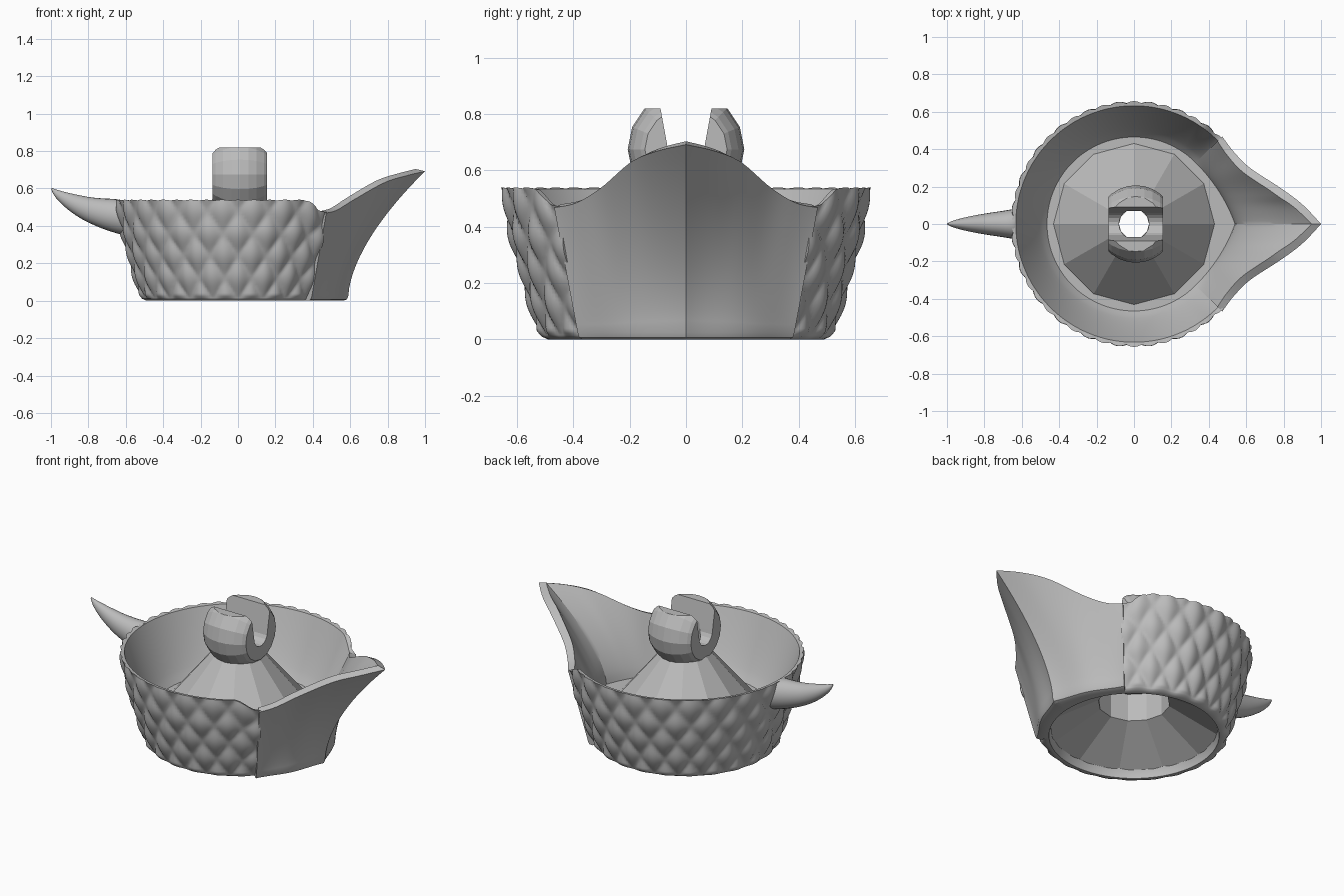
import bpy, bmesh, math
from math import sin, cos, pi, radians
from mathutils import Vector, Matrix

cube = bpy.data.objects.get("Cube")
if cube:
    bpy.data.objects.remove(cube)

grey = bpy.data.materials.new("plain grey")
grey.use_nodes = True
grey.diffuse_color = (0.5, 0.5, 0.5, 1)
grey.node_tree.nodes["Principled BSDF"].inputs["Base Color"].default_value = (0.5, 0.5, 0.5, 1)


def finish(name, bm, smooth=None):
    """Turn a bmesh into a named object; smooth is the sharp edge angle."""
    bmesh.ops.recalc_face_normals(bm, faces=bm.faces)
    mesh = bpy.data.meshes.new(name)
    bm.to_mesh(mesh)
    bm.free()
    mesh.materials.append(grey)
    ob = bpy.data.objects.new(name, mesh)
    bpy.context.collection.objects.link(ob)
    bpy.ops.object.select_all(action='DESELECT')
    ob.select_set(True)
    bpy.context.view_layer.objects.active = ob
    if smooth:
        bpy.ops.object.shade_smooth_by_angle(angle=radians(smooth))
    return ob


def loft(name, loops, smooth=None, closed=False):
    """Skin a row of closed cross-sections, capping the ends unless closed."""
    bm = bmesh.new()
    rows = [[bm.verts.new(p) for p in loop] for loop in loops]
    n = len(rows[0])
    pairs = list(zip(rows, rows[1:]))
    if closed:
        pairs.append((rows[-1], rows[0]))
    else:
        bm.faces.new(rows[0])
        bm.faces.new(rows[-1])
    for a, b in pairs:
        for i in range(n):
            j = (i + 1) % n
            bm.faces.new((a[i], a[j], b[j], b[i]))
    return finish(name, bm, smooth)


def along(points, t):
    """Point at fraction t of a smooth curve through the points."""
    f = t * (len(points) - 1)
    i = min(int(f), len(points) - 2)
    pick = lambda k: Vector(points[max(0, min(k, len(points) - 1))])
    a, b, c, d = (pick(i + k) for k in (-1, 0, 1, 2))
    f -= i
    return b + 0.5 * f * ((c - a) + f * ((2 * a - 5 * b + 4 * c - d) + f * (3 * (b - c) + d - a)))


def polar(r, ang, z):
    return Vector((r * cos(ang), r * sin(ang), z))


FLOOR, RIM = 0.19, 0.535


def foot(ang, outer):
    """Section points shared by all walls: floor, underside and foot ring."""
    return [polar(0.40, ang, FLOOR), polar(0.40, ang, 0.12),
            polar(0.465, ang, 0.06), polar(0.473, ang, 0), polar(outer, ang, 0)]


# Bowl wall covered in staggered diamond scales
WALL = [(0.508, 0.01), (0.54, 0.11), (0.578, 0.24), (0.613, 0.37), (0.645, RIM)]


def bowl_section(ang):
    deg = math.degrees(ang)
    edge = min(deg, 360 - deg)
    drop = max(0, min(1, (57 - edge) / 12))
    top = RIM - 0.065 * drop * drop * (3 - 2 * drop)
    points = []
    for k in range(41):
        r, z = along(WALL, k / 40)
        p, q = deg / 15 + z / 0.238, deg / 15 - z / 0.238
        bump = abs(sin(pi * p) * sin(pi * q)) ** 0.85
        z *= top / RIM
        points.append(polar(r + 0.022 * bump * min(1, z / 0.03), ang, z + 0.009 * bump * (k / 40) ** 8))
    for k in range(13):
        u = 1 - k / 12
        points.append(polar(0.465 + 0.167 * u ** 0.8, ang, FLOOR + (top - FLOOR) * u))
    return points + foot(ang, 0.49)


loft("scaled_bowl", [bowl_section(radians(43.5 + 273 * i / 234)) for i in range(235)], 45)

# Flared pointed prow with a sharp keel running down to the base
LIP = [(1, 0, 0.692), (0.9, 0.105, 0.668), (0.78, 0.195, 0.63),
       (0.62, 0.30, 0.54), (0.53, 0.39, 0.485), (0.472, 0.468, 0.468)]


def prow_section(t):
    s, side = abs(t), (1 if t >= 0 else -1)
    ang = radians(45) * s
    bulge = 0.02 * sin(pi * s) ** 2
    low = Vector((0.59 - 0.195 * s + bulge, 0.385 * s + bulge * 0.5, 0.025))
    lip = along(LIP, s)
    inner_lip = lip + Vector((-0.05 + 0.025 * s, -0.025 * min(1, s * 3), 0.012))
    floor = polar(0.465 + 0.075 * (1 - s) ** 2, ang, FLOOR)
    points = []
    for start, end, power, order in ((low, lip, 1.65 - 0.65 * s * s, range(17)),
                                     (floor, inner_lip, 1.65 - 0.85 * s, range(16, -1, -1))):
        for k in order:
            u = k / 16
            p = start.lerp(end, u ** power)
            p.z = start.z + (end.z - start.z) * u
            points.append(p)
    base = math.atan2(low.y, low.x)
    points += foot(base, low.xy.length - 0.025)
    points.append(polar(low.xy.length - 0.008, base, 0.007))
    return [Vector((p.x, p.y * side, p.z)) for p in points]


loft("prow", [prow_section(i / 24) for i in range(-24, 25)], 24)

# Curved horn at the back: centre x, centre z, radius
HORN = [(-0.61, 0.442, 0.1), (-0.7, 0.463, 0.083), (-0.8, 0.49, 0.065),
        (-0.89, 0.528, 0.045), (-0.96, 0.568, 0.023), (-0.997, 0.6, 0.004)]


def horn_section(t):
    x, z, r = along(HORN, t)
    ahead = along(HORN, min(1, t + 0.02)) - along(HORN, max(0, t - 0.02))
    # The root leans with the bowl wall, the rest follows the curve
    tilt = math.atan2(ahead.y, -ahead.x) - 0.5 * max(0, 1 - 4 * t)
    return [Vector((x + r * sin(a) * sin(tilt), 0.85 * r * cos(a), z + r * sin(a) * cos(tilt)))
            for a in (2 * pi * k / 24 for k in range(24))]


loft("horn", [horn_section(i / 20) for i in range(21)], 40)

# Faceted hollow cone in the middle, with a bore and a wide recess below
CONE = [(0.08, 0.56), (0.14, 0.54), (0.43, FLOOR + 0.002), (0.478, 0.05), (0.2, 0.21), (0.2, 0.38), (0.08, 0.38)]
loft("cone", [[polar(r, 2 * pi * i / 12, z) for r, z in CONE] for i in range(12)], closed=True)

# Ball socket: sphere trimmed flat on both ends and on top
bm = bmesh.new()
bmesh.ops.create_uvsphere(bm, u_segments=16, v_segments=14, radius=0.207,
                          matrix=Matrix.Rotation(pi / 2, 4, 'Y'))
for co, no in (((0.145, 0, 0), (1, 0, 0)), ((-0.145, 0, 0), (-1, 0, 0)), ((0, 0, 0.145), (0, 0, 1))):
    cut = bmesh.ops.bisect_plane(bm, geom=bm.verts[:] + bm.edges[:] + bm.faces[:],
                                 plane_co=co, plane_no=no, clear_outer=True)
    bmesh.ops.holes_fill(bm, edges=[e for e in cut["geom_cut"] if isinstance(e, bmesh.types.BMEdge)])
bmesh.ops.translate(bm, verts=bm.verts, vec=(0.01, 0, 0.675))
ball = finish("ball_socket", bm)

# Cutters: round-bottomed slot along x, and the upright bore
slot = [(0.064 * sin(a), 0.675 - 0.064 * cos(a)) for a in (radians(-90 + 20 * k) for k in range(10))]
slot += [(0.096, 0.85), (-0.096, 0.85)]
cutters = [loft("slot_cutter", [[Vector((x, y, z)) for y, z in slot] for x in (-0.3, 0.3)]),
           loft("bore_cutter", [[polar(0.08, 2 * pi * k / 32, z) for k in range(32)] for z in (0.3, 0.7)])]
for cutter in cutters:
    cutter.hide_render = True
    mod = ball.modifiers.new("cut", 'BOOLEAN')
    mod.operation, mod.solver, mod.object = 'DIFFERENCE', 'EXACT', cutter
    bpy.context.view_layer.objects.active = ball
    bpy.ops.object.modifier_apply(modifier=mod.name)
    bpy.data.objects.remove(cutter)
